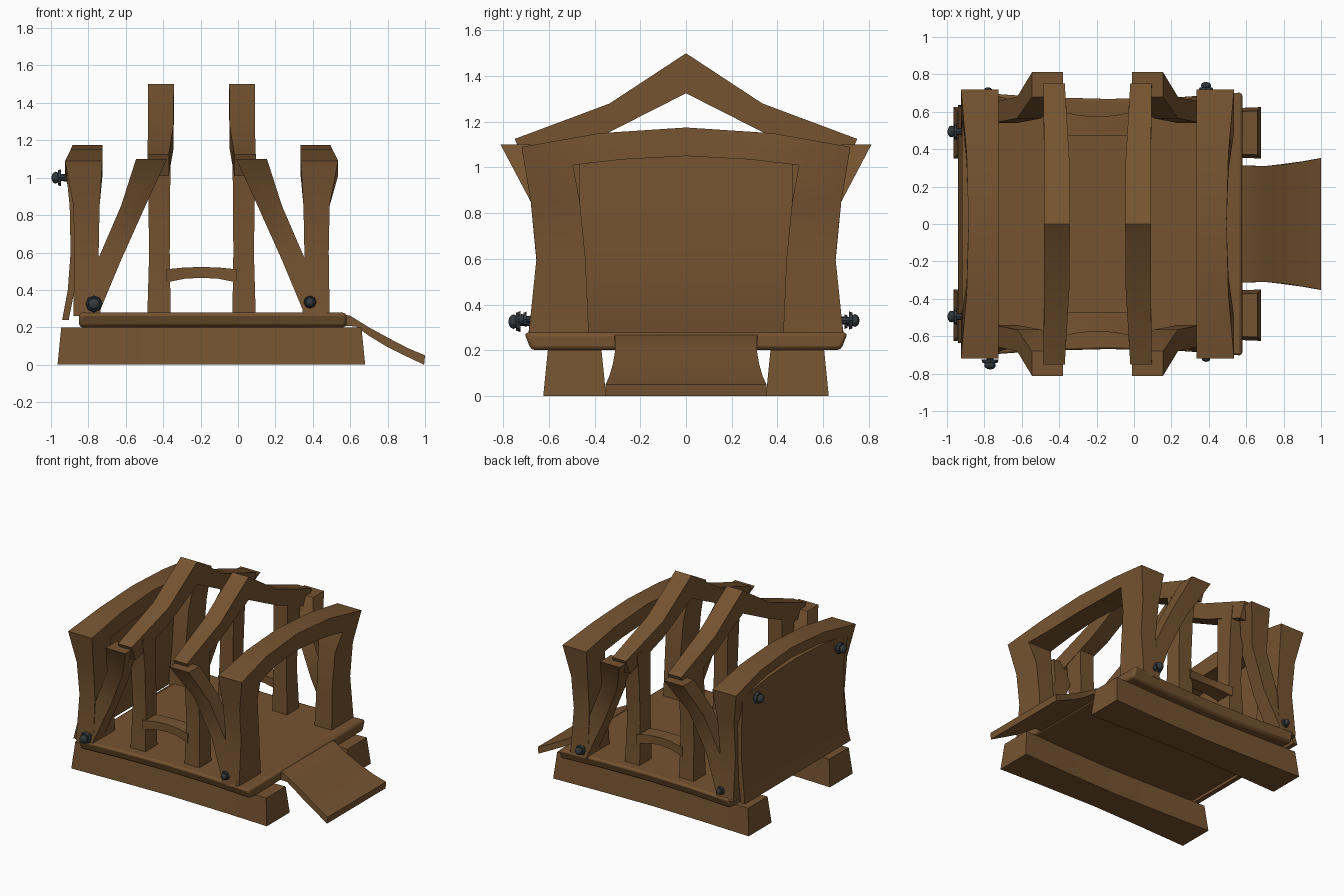
import bpy, bmesh
from mathutils import Matrix, Vector

cube = bpy.data.objects.get("Cube")
if cube:
    bpy.data.objects.remove(cube)


def material(name, color, roughness):
    m = bpy.data.materials.new(name)
    m.use_nodes = True
    m.diffuse_color = color
    bsdf = m.node_tree.nodes["Principled BSDF"]
    bsdf.inputs["Base Color"].default_value = color
    bsdf.inputs["Roughness"].default_value = roughness
    return m


WOOD = material("brown wood", (0.18, 0.088, 0.03, 1), 0.8)
IRON = material("dark iron", (0.035, 0.045, 0.052, 1), 0.6)
MID_X = -0.195  # the frames are symmetric about this x


def finish(name, bm, mat, smooth=True):
    bmesh.ops.recalc_face_normals(bm, faces=bm.faces)
    mesh = bpy.data.meshes.new(name)
    bm.to_mesh(mesh)
    bm.free()
    mesh.materials.append(mat)
    ob = bpy.data.objects.new(name, mesh)
    bpy.context.collection.objects.link(ob)
    if smooth:
        bpy.ops.object.select_all(action="DESELECT")
        ob.select_set(True)
        bpy.context.view_layer.objects.active = ob
        bpy.ops.object.shade_smooth_by_angle(angle=0.5)
    return ob


def loft(name, rings, axes=""):
    """Skin a closed bar over rings of points; axes lists the mirror axes."""
    bm = bmesh.new()
    loops = [[bm.verts.new(p) for p in ring] for ring in rings]
    n = len(loops[0])
    for a, b in zip(loops, loops[1:]):
        for i in range(n):
            j = (i + 1) % n
            bm.faces.new((a[i], a[j], b[j], b[i]))
    bm.faces.new(loops[0])
    bm.faces.new(loops[-1])
    ob = finish(name, bm, WOOD)
    if axes:
        ob.location.x = MID_X if "x" in axes else 0
        mod = ob.modifiers.new("mirror", "MIRROR")
        mod.use_axis = ("x" in axes, "y" in axes, False)
        mod.use_mirror_merge = False
    return ob


def both_sides(rings):
    """Continue rings ending on y = 0 to the other side."""
    flip = [[(x, -y, z) for x, y, z in r] for r in reversed(rings[:-1])]
    return rings + flip


def arch_ring(x0, x1, outer, inner):
    return [(x0, *outer), (x1, *outer), (x1, *inner), (x0, *inner)]


def level_ring(x0, x1, y0, y1, z):
    return [(x0, y0, z), (x1, y0, z), (x1, y1, z), (x0, y1, z)]


def cross_ring(x, y0, y1, z0, z1, flare=0.0):
    return [(x, y0 - flare, z0), (x, y1 + flare, z0), (x, y1, z1), (x, y0, z1)]


# Ground runners, slightly waisted and wider at the foot
loft("runners", [
    [(x + (e if k < 2 else 0), y, z) for k, (x, y, z) in
     enumerate(cross_ring(x, 0.385 - w, 0.59 + w, 0, 0.2, 0.02))]
    for x, w, e in ((-0.945, 0.015, -0.02), (-0.55, 0, 0), (-0.14, -0.01, 0),
                    (0.3, 0, 0), (0.66, 0.015, 0.02))], "y")

# Floor deck with soft edges and a slight waist
floor = loft("floor", [cross_ring(x, -w, w, 0.2, 0.278, -0.03) for x, w in
                       ((-0.85, 0.71), (-0.5, 0.685), (-0.14, 0.675),
                        (0.25, 0.685), (0.58, 0.71))])
bevel = floor.modifiers.new("soft edges", "BEVEL")
bevel.width, bevel.segments, bevel.limit_method = 0.018, 2, "ANGLE"

# Curved ramp
loft("ramp", [[(x0, -w, z0), (x0, w, z0), (x1, w, z1), (x1, -w, z1)]
              for x0, z0, x1, z1, w in (
                  (0.5, 0.21, 0.53, 0.275, 0.315), (0.63, 0.205, 0.6, 0.262, 0.312),
                  (0.7, 0.155, 0.7, 0.2, 0.31), (0.79, 0.1, 0.81, 0.14, 0.32),
                  (0.9, 0.045, 0.91, 0.088, 0.335), (0.995, 0, 1.0, 0.05, 0.352))])

# Arched end frames
loft("end_frames", both_sides([
    arch_ring(0.54, 0.685, (0.69, 0.26), (0.425, 0.26)),
    arch_ring(0.55, 0.68, (0.655, 0.6), (0.44, 0.6)),
    arch_ring(0.545, 0.685, (0.68, 0.85), (0.465, 0.85)),
    arch_ring(0.53, 0.73, (0.72, 1.09), (0.495, 1.01)),
    arch_ring(0.53, 0.70, (0.38, 1.15), (0.28, 1.035)),
    arch_ring(0.53, 0.69, (0, 1.175), (0, 1.05))]), "x")

# Tall gable beams of the middle frames
loft("gable_beams", both_sides([
    arch_ring(0.175, 0.29, (0.75, 1.125), (0.70, 1.01)),
    arch_ring(0.15, 0.285, (0.335, 1.28), (0.335, 1.155)),
    arch_ring(0.148, 0.285, (0, 1.5), (0, 1.325))]), "x")

# Upright posts under the gables
loft("middle_posts", [
    level_ring(0.165, 0.29, 0.455, 0.6, 0.26),
    level_ring(0.17, 0.28, 0.46, 0.585, 0.6),
    level_ring(0.168, 0.285, 0.465, 0.6, 0.9),
    level_ring(0.165, 0.285, 0.47, 0.63, 1.14)], "xy")

# Diagonal braces leaning out to the end frames
loft("braces", [
    level_ring(0.555, 0.675, 0.56, 0.692, 0.26),
    level_ring(0.43, 0.555, 0.54, 0.652, 0.56),
    level_ring(0.30, 0.43, 0.565, 0.68, 0.85),
    level_ring(0.185, 0.35, 0.68, 0.812, 1.1)], "xy")

# Low rails joining the middle posts
loft("rails", [cross_ring(x, 0.47, 0.6 - d, 0.44 + d, 0.51 + d / 2)
               for x, d in ((-0.19, 0), (-0.09, 0.02), (0, 0.025), (0.09, 0.02), (0.19, 0))],
     "xy").location.x = MID_X

# Bowed wall panel closing one end
loft("wall_panel", both_sides([
    [(-0.92, y, top), (-0.9, y - w, 0.85), (-0.895, y - w, 0.6), (-0.91, y - w, 0.4),
     (-0.94, y, 0.24), (-0.905, y, 0.24), (-0.87, y - w, 0.42), (-0.86, y - w, 0.6),
     (-0.86, y - w, 0.85), (-0.87, y, top)]
    for y, w, top in ((0.635, 0.02, 1.04), (0.32, 0, 1.085), (0, 0, 1.1))]))


# Faceted bolts with a collar and a shank
def bolt(name, place, direction, size):
    bm = bmesh.new()
    bmesh.ops.create_icosphere(bm, subdivisions=2, radius=1,
                               matrix=Matrix.Diagonal((0.7, 0.7, 0.5, 1)))
    for radius, depth, height in ((1, 0.4, -0.45), (0.45, 1.4, -1)):
        bmesh.ops.create_cone(bm, cap_ends=True, segments=8, radius1=radius,
                              radius2=radius * 0.85, depth=depth,
                              matrix=Matrix.Translation((0, 0, height)))
    turn = Vector(direction).to_track_quat("Z", "Y").to_matrix().to_4x4()
    bm.transform(Matrix.Translation(place) @ turn @ Matrix.Scale(size, 4))
    finish(name, bm, IRON, smooth=False)


bolt("front_bolt_large", (-0.77, -0.755, 0.325), (0, -1, 0), 0.046)
bolt("front_bolt_small", (0.385, -0.72, 0.335), (0, -1, 0), 0.034)
bolt("back_bolt_large", (0.385, 0.74, 0.33), (0, 1, 0), 0.04)
bolt("back_bolt_small", (-0.78, 0.715, 0.325), (0, 1, 0), 0.032)
for side, label in ((-1, "front"), (1, "back")):
    bolt("wall_bolt_" + label, (-0.975, side * 0.495, 1.0), (-1, 0, 0), 0.046)
